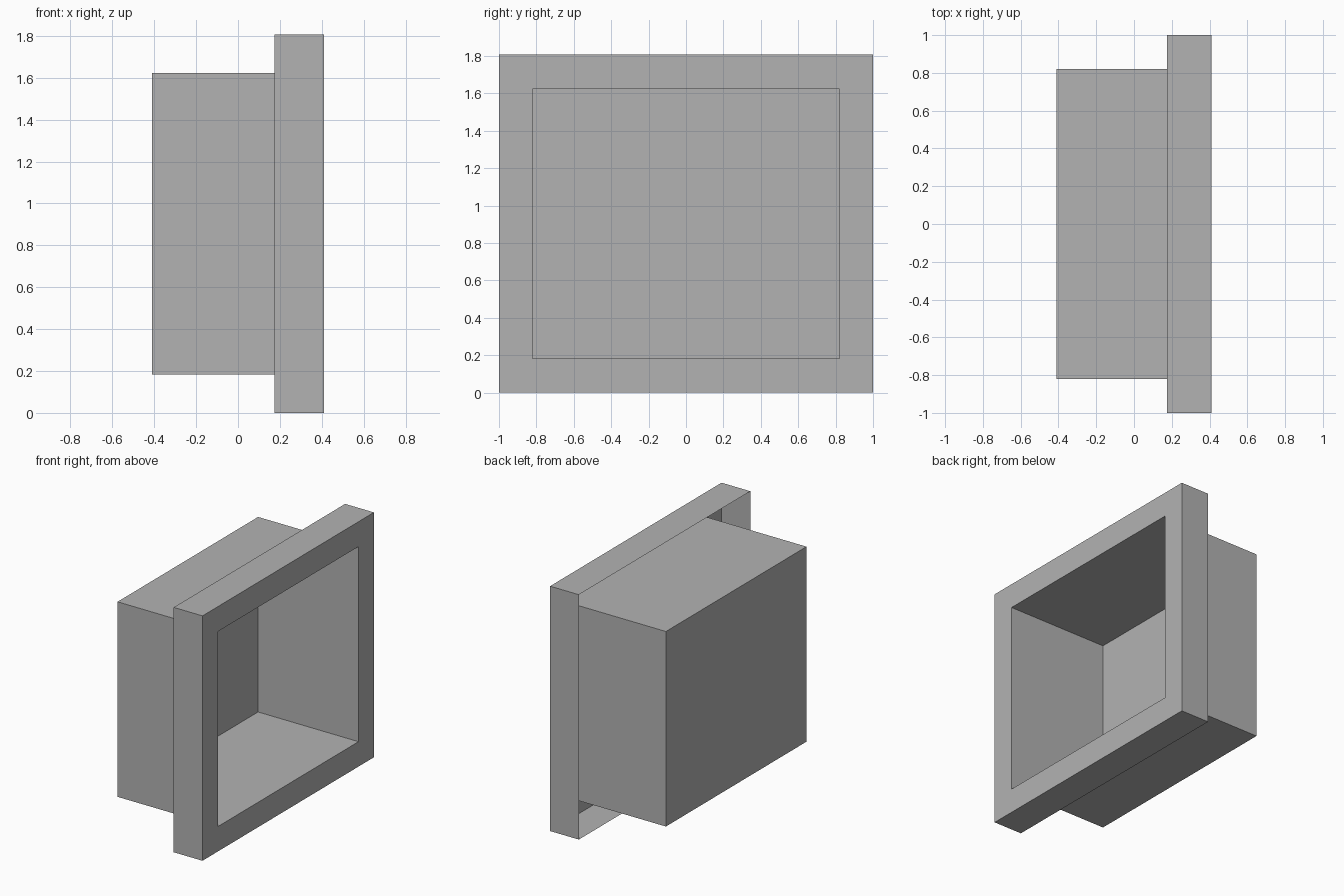
import bpy
import bmesh

cube = bpy.data.objects.get("Cube")
if cube:
    bpy.data.objects.remove(cube, do_unlink=True)

# Key sizes
CENTRE_Z = 0.904
OUTER = (1.0, 0.904)      # half width and half height of the flange
INNER = (0.82, 0.72)      # half width and half height of the recess
FRONT_X, RIM_X, BACK_X = 0.41, 0.175, -0.41

grey = bpy.data.materials.new("plain grey")
grey.use_nodes = True
colour = (0.45, 0.45, 0.45, 1)
grey.diffuse_color = colour
grey.node_tree.nodes["Principled BSDF"].inputs["Base Color"].default_value = colour


def loft(name, sections, close_end=False):
    """Join rectangular sections (x, half sizes) into a thin open shell."""
    bm = bmesh.new()
    rings = []
    for x, (hy, hz) in sections:
        corners = [(-hy, -hz), (hy, -hz), (hy, hz), (-hy, hz)]
        rings.append([bm.verts.new((x, y, CENTRE_Z + z)) for y, z in corners])
    for a, b in zip(rings, rings[1:]):
        for i in range(4):
            j = (i + 1) % 4
            bm.faces.new((a[i], a[j], b[j], b[i]))
    if close_end:
        bm.faces.new(rings[-1])
    mesh = bpy.data.meshes.new(name)
    bm.to_mesh(mesh)
    bm.free()
    mesh.materials.append(grey)
    obj = bpy.data.objects.new(name, mesh)
    bpy.context.collection.objects.link(obj)
    return obj


# Flange: folded rim and front border, open behind
loft("flange", [(RIM_X, OUTER), (FRONT_X, OUTER), (FRONT_X, INNER)])

# Recessed box: thin walls running back to a closed panel
loft("recessed_box", [(FRONT_X, INNER), (BACK_X, INNER)], close_end=True)
